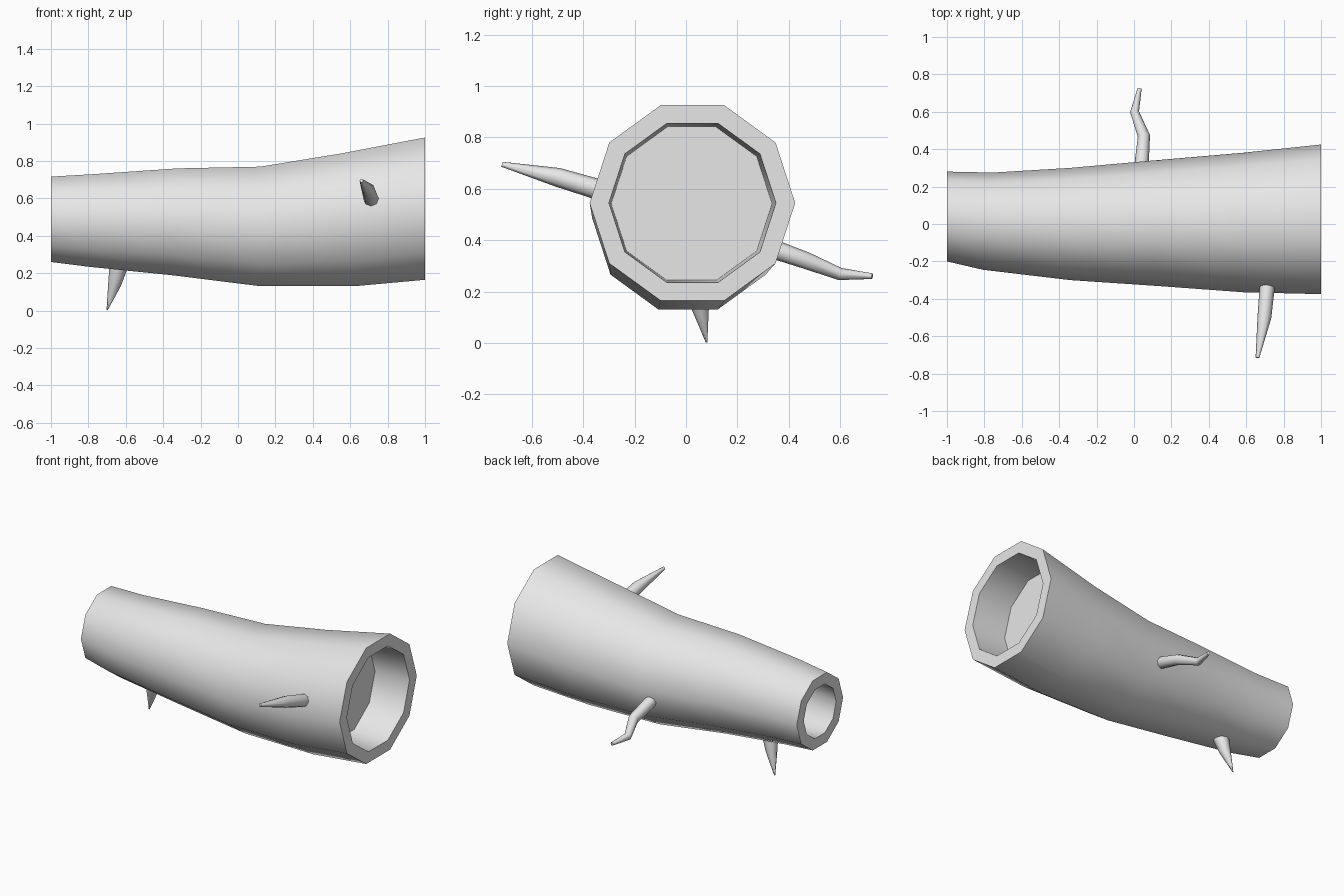
import bpy, bmesh, math
from mathutils import Vector

cube = bpy.data.objects.get("Cube")
if cube:
    bpy.data.objects.remove(cube, do_unlink=True)

# Single bark-grey material
grey = bpy.data.materials.new("pale_grey")
grey.use_nodes = True
colour = (0.8, 0.8, 0.8, 1)
grey.diffuse_color = colour
grey.node_tree.nodes["Principled BSDF"].inputs["Base Color"].default_value = colour


def loft(name, rings):
    """Skin a list of equal-length point rings and cap both ends."""
    bm = bmesh.new()
    loops = [[bm.verts.new(p) for p in ring] for ring in rings]
    for a, b in zip(loops, loops[1:]):
        for i in range(len(a)):
            j = (i + 1) % len(a)
            bm.faces.new((a[i], a[j], b[j], b[i]))
    bm.faces.new(loops[0])
    bm.faces.new(loops[-1])
    bmesh.ops.recalc_face_normals(bm, faces=bm.faces)
    mesh = bpy.data.meshes.new(name)
    bm.to_mesh(mesh)
    bm.free()
    mesh.materials.append(grey)
    obj = bpy.data.objects.new(name, mesh)
    bpy.context.collection.objects.link(obj)
    bpy.ops.object.select_all(action='DESELECT')
    obj.select_set(True)
    bpy.context.view_layer.objects.active = obj
    bpy.ops.object.shade_smooth_by_angle(angle=math.radians(50))
    return obj


def trunk_ring(x, y, z, r, lean=0, yaw=0):
    """Ten-sided section across x, slightly leaned to follow the bend."""
    ring = []
    for i in range(10):
        c, s = r * math.cos(i * math.tau / 10), r * math.sin(i * math.tau / 10)
        ring.append((x + lean * s + yaw * c, y + c, z + s))
    return ring


# Hollow trunk: recess floor, small rim, outer bark, large rim, recess floor
loft("hollow_log", [
    trunk_ring(-0.72, 0.02, 0.485, 0.185),
    trunk_ring(-1.00, 0.04, 0.488, 0.168),
    trunk_ring(-1.00, 0.04, 0.488, 0.24),
    trunk_ring(-0.78, 0.015, 0.482, 0.26, 0.05, 0.1),
    trunk_ring(-0.34, 0.0, 0.475, 0.30, 0.06),
    trunk_ring(0.12, 0.005, 0.45, 0.336),
    trunk_ring(0.585, 0.008, 0.485, 0.373, -0.1),
    trunk_ring(1.00, 0.025, 0.545, 0.40),
    trunk_ring(1.00, 0.025, 0.545, 0.325),
    trunk_ring(0.76, 0.022, 0.542, 0.313),
])


def branch(name, stations, sides=8):
    """Tapered twig through (point, radius) stations."""
    points = [Vector(p) for p, r in stations]
    rings = []
    for k, (p, r) in enumerate(stations):
        along = points[min(k + 1, len(points) - 1)] - points[max(k - 1, 0)]
        u = along.cross(Vector((1, 0, 0))).normalized()
        v = along.cross(u).normalized()
        rings.append([points[k] + r * (u * math.cos(a) + v * math.sin(a))
                      for a in (i * math.tau / sides for i in range(sides))])
    return loft(name, rings)


# Three broken twigs
branch("front_twig", [((0.715, -0.28, 0.58), 0.04), ((0.71, -0.36, 0.603), 0.04),
                      ((0.697, -0.5, 0.645), 0.037), ((0.66, -0.715, 0.695), 0.01)])
branch("back_twig", [((0.04, 0.28, 0.385), 0.038), ((0.043, 0.35, 0.362), 0.037),
                     ((0.053, 0.47, 0.32), 0.033), ((0.003, 0.6, 0.268), 0.024),
                     ((0.03, 0.725, 0.26), 0.011)])
branch("lower_twig", [((-0.63, 0.03, 0.29), 0.052), ((-0.642, 0.042, 0.22), 0.047),
                      ((-0.66, 0.055, 0.14), 0.035), ((-0.70, 0.08, 0.002), 0.003)])
